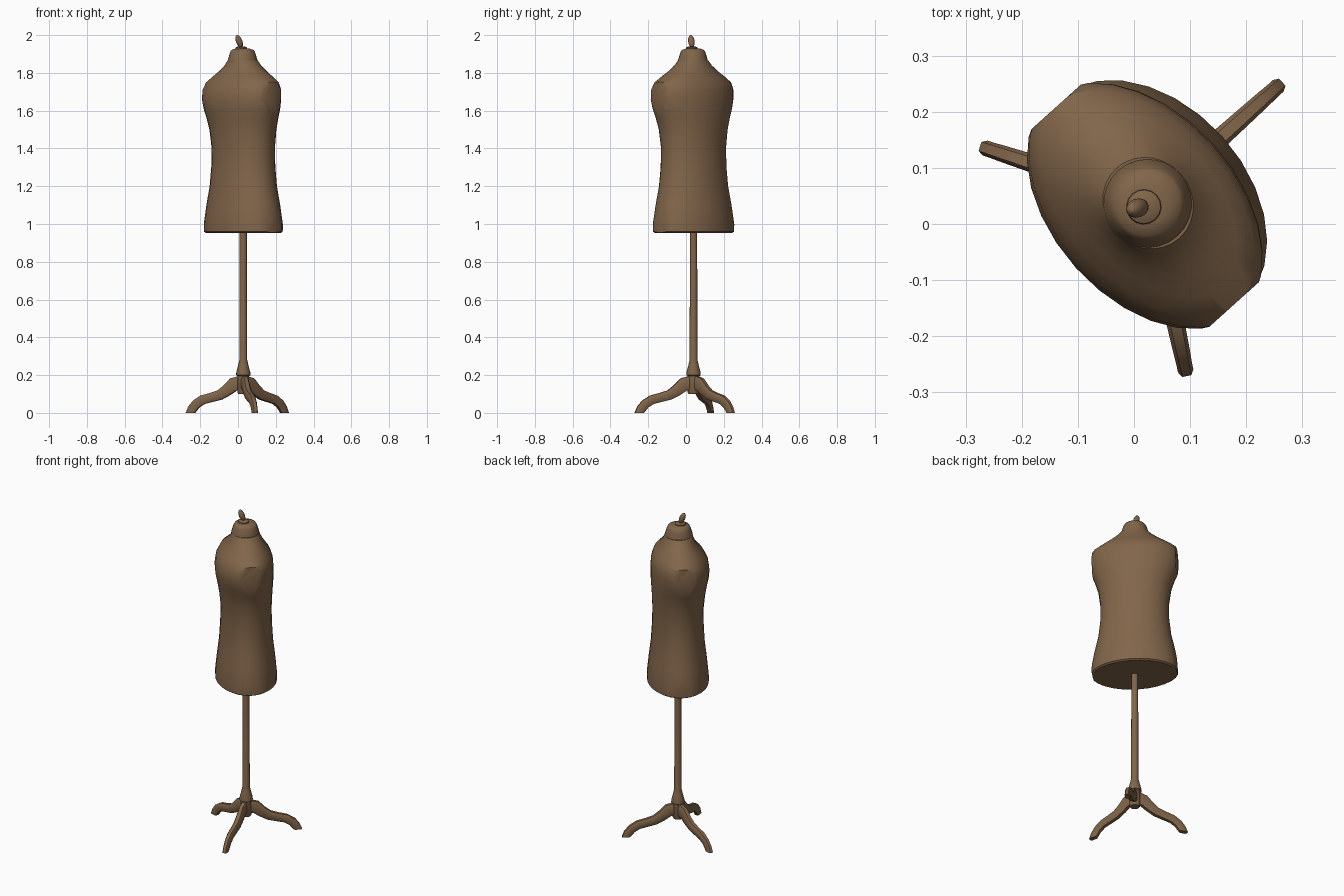
import bpy, bmesh, math
from mathutils import Matrix, Vector

if "Cube" in bpy.data.objects:
    bpy.data.objects.remove(bpy.data.objects["Cube"])

# One brown for the whole stand
brown = bpy.data.materials.new("brown")
brown.diffuse_color = (0.22, 0.13, 0.068, 1)
brown.use_nodes = True
brown.node_tree.nodes["Principled BSDF"].inputs["Base Color"].default_value = brown.diffuse_color

# Local frame: u across the shoulders, -v is the chest side
PLACE = Matrix.Translation((0.028, 0.04, 0)) @ Matrix.Rotation(math.radians(-48), 4, 'Z')


def finish(bm, name, angle=40):
    bmesh.ops.recalc_face_normals(bm, faces=bm.faces)
    bm.transform(PLACE)
    me = bpy.data.meshes.new(name)
    bm.to_mesh(me)
    bm.free()
    me.materials.append(brown)
    ob = bpy.data.objects.new(name, me)
    bpy.context.collection.objects.link(ob)
    bpy.ops.object.select_all(action='DESELECT')
    ob.select_set(True)
    bpy.context.view_layer.objects.active = ob
    bpy.ops.object.shade_smooth_by_angle(angle=math.radians(angle))
    return ob


def skin(rings):
    """Join closed point rings into a capped tube."""
    bm = bmesh.new()
    loops = [[bm.verts.new(p) for p in ring] for ring in rings]
    n = len(loops[0])
    for lo, hi in zip(loops, loops[1:]):
        for i in range(n):
            j = (i + 1) % n
            bm.faces.new((lo[i], lo[j], hi[j], hi[i]))
    bm.faces.new(loops[0][::-1])
    bm.faces.new(loops[-1])
    return bm


def ellipse(z, a, b, v=0.0, n=28, u=0.0):
    return [(u + a * math.cos(2 * math.pi * i / n), v + b * math.sin(2 * math.pi * i / n), z)
            for i in range(n)]


# Torso: height, half width, half depth, depth offset
torso_rows = [
    (0.953, 0.236, 0.163, 0), (0.960, 0.246, 0.173, 0), (1.00, 0.246, 0.174, 0),
    (1.10, 0.228, 0.164, 0), (1.20, 0.206, 0.152, 0), (1.30, 0.195, 0.146, 0),
    (1.40, 0.193, 0.143, 0), (1.50, 0.206, 0.150, -0.003), (1.56, 0.224, 0.157, -0.006),
    (1.61, 0.243, 0.163, -0.010), (1.66, 0.255, 0.165, -0.012), (1.71, 0.256, 0.160, -0.010),
    (1.75, 0.241, 0.143, -0.006), (1.78, 0.198, 0.120, -0.004), (1.81, 0.150, 0.101, -0.003),
    (1.84, 0.108, 0.086, -0.003), (1.865, 0.084, 0.078, -0.004)]
bm = skin([ellipse(*r) for r in torso_rows])
# Slice off the arm stumps to leave flat discs
for side in (1, -1):
    cut = bmesh.ops.bisect_plane(bm, geom=bm.verts[:] + bm.edges[:] + bm.faces[:], dist=1e-5,
                                 plane_co=(side * 0.237, 0, 0), plane_no=(side, 0, 0),
                                 clear_outer=True)
    # Only the open rim around the arm is filled
    rim = [e for e in bm.edges if e.is_boundary]
    if rim:
        bmesh.ops.holes_fill(bm, edges=rim, sides=0)
finish(bm, "torso", 30)

# Neck with rounded cap
neck_rows = [(1.855, 0.080), (1.87, 0.078), (1.89, 0.072), (1.91, 0.066), (1.922, 0.058), (1.929, 0.035)]
finish(skin([ellipse(z, r, r, -0.005) for z, r in neck_rows]), "neck")

# Finial: small collar and leaning egg-shaped knob
collar_rows = [(1.925, 0.032), (1.935, 0.030), (1.941, 0.018)]
finish(skin([ellipse(z, r, r, -0.014, 16) for z, r in collar_rows]), "finial_collar")
bm = bmesh.new()
bmesh.ops.create_uvsphere(bm, u_segments=16, v_segments=10, radius=1)
axis = Vector((-0.010, -0.024, 0.065))
bm.transform(Matrix.Translation((-0.006, -0.024, 1.967))
             @ axis.to_track_quat('Z', 'Y').to_matrix().to_4x4()
             @ Matrix.Diagonal((0.017, 0.017, 0.035, 1)))
finish(bm, "finial_knob", 60)

# Pole flaring into the hub
pole_rows = [(0.10, 0.026), (0.108, 0.031), (0.195, 0.031), (0.20, 0.038), (0.215, 0.037),
             (0.25, 0.028), (0.28, 0.021), (0.96, 0.019)]
finish(skin([ellipse(z, r, r, 0, 16) for z, r in pole_rows]), "pole")

# Curved leg: distance from pole, height, half thickness, half width
leg_rows = [(0.015, 0.157, 0.040, 0.017), (0.055, 0.150, 0.036, 0.017), (0.090, 0.120, 0.030, 0.018),
            (0.130, 0.095, 0.026, 0.018), (0.180, 0.081, 0.024, 0.017), (0.225, 0.070, 0.024, 0.016),
            (0.262, 0.047, 0.024, 0.015), (0.284, 0.020, 0.024, 0.014), (0.294, 0.0, 0.024, 0.014)]
for k, name in enumerate(("back_leg", "left_leg", "right_leg")):
    ang = math.radians(90 + 120 * k)
    out, across = Vector((math.cos(ang), math.sin(ang), 0)), Vector((-math.sin(ang), math.cos(ang), 0))
    rings = []
    for i, (s, z, t, w) in enumerate(leg_rows):
        p, q = leg_rows[max(i - 1, 0)], leg_rows[min(i + 1, len(leg_rows) - 1)]
        slope = math.atan2(q[1] - p[1], q[0] - p[0])
        if i == 0:
            slope = 0
        if i == len(leg_rows) - 1:
            slope = -math.pi / 2      # foot cut flat on the floor
        up = out * -math.sin(slope) + Vector((0, 0, math.cos(slope)))
        mid = out * s + Vector((0, 0, z))
        # Chamfered rectangular section
        rings.append([mid + across * (w * x) + up * (t * y) for x, y in
                      ((1, .6), (.6, 1), (-.6, 1), (-1, .6), (-1, -.6), (-.6, -1), (.6, -1), (1, -.6))])
    finish(skin(rings), name, 50)
